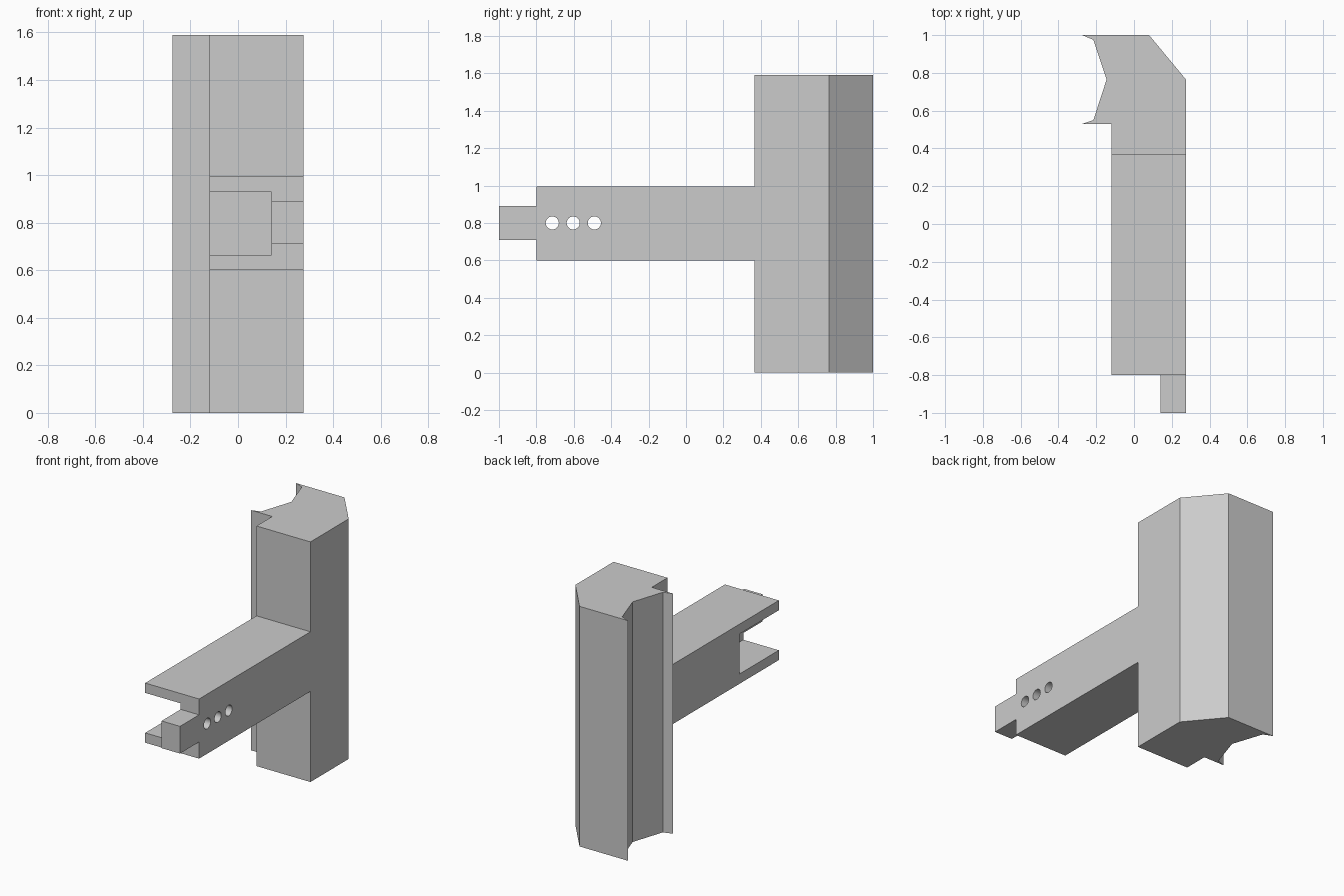
import bpy
import bmesh
import math
from mathutils import Matrix

cube = bpy.data.objects.get("Cube")
if cube:
    bpy.data.objects.remove(cube, do_unlink=True)

grey = bpy.data.materials.new("plain_grey")
grey.use_nodes = True
colour = (0.6, 0.6, 0.6, 1)
grey.diffuse_color = colour
grey.node_tree.nodes["Principled BSDF"].inputs["Base Color"].default_value = colour


def finish(name, bm):
    bmesh.ops.recalc_face_normals(bm, faces=bm.faces)
    mesh = bpy.data.meshes.new(name)
    bm.to_mesh(mesh)
    bm.free()
    mesh.materials.append(grey)
    obj = bpy.data.objects.new(name, mesh)
    bpy.context.collection.objects.link(obj)
    return obj


def prism(name, outline, z0, z1):
    """Extrude an outline in the ground plane from z0 up to z1."""
    bm = bmesh.new()
    face = bm.faces.new([bm.verts.new((x, y, z0)) for x, y in outline])
    top = bmesh.ops.extrude_face_region(bm, geom=[face])["geom"]
    bmesh.ops.translate(bm, vec=(0, 0, z1 - z0),
                        verts=[v for v in top if isinstance(v, bmesh.types.BMVert)])
    return finish(name, bm)


def box(name, x0, x1, y0, y1, z0, z1):
    return prism(name, [(x0, y0), (x1, y0), (x1, y1), (x0, y1)], z0, z1)


def drill(name, x, y, z, radius, length):
    """Cylinder lying along x."""
    bm = bmesh.new()
    bmesh.ops.create_cone(bm, cap_ends=True, segments=32, radius1=radius,
                          radius2=radius, depth=length,
                          matrix=Matrix.Translation((x, y, z)) @ Matrix.Rotation(math.pi / 2, 4, "Y"))
    return finish(name, bm)


def combine(target, other, operation):
    """Apply a boolean and discard the second object."""
    other.hide_render = True
    mod = target.modifiers.new("combine", "BOOLEAN")
    mod.operation = operation
    mod.solver = "EXACT"
    mod.object = other
    bpy.context.view_layer.objects.active = target
    bpy.ops.object.modifier_apply(modifier=mod.name)
    bpy.data.objects.remove(other, do_unlink=True)


LEFT, RIGHT, INNER = -0.12, 0.275, 0.14

# Upright post with a bevelled back corner and a hollowed side
post = prism("post_and_arm", [
    (-0.275, 1), (0.08, 1), (RIGHT, 0.765), (RIGHT, 0.365), (LEFT, 0.365),
    (LEFT, 0.53), (-0.275, 0.53), (-0.215, 0.55), (-0.145, 0.765), (-0.215, 0.975),
], 0, 1.59)

# Arm, with its open notch, end tab and row of cross holes
arm = box("arm", LEFT, RIGHT, -0.8, 0.365, 0.6, 0.995)
combine(arm, box("notch_cutter", LEFT - 0.1, INNER, -0.9, -0.39, 0.665, 0.93), "DIFFERENCE")
combine(arm, box("tab", INNER, RIGHT, -1, -0.8, 0.71, 0.89), "UNION")
for y in (-0.715, -0.603, -0.49):
    combine(arm, drill("hole_cutter", 0.2, y, 0.8, 0.035, 0.4), "DIFFERENCE")

combine(post, arm, "UNION")

# Smooth the hole walls and keep every other edge sharp
bpy.ops.object.select_all(action="DESELECT")
post.select_set(True)
bpy.context.view_layer.objects.active = post
bpy.ops.object.shade_smooth_by_angle(angle=math.radians(15))
